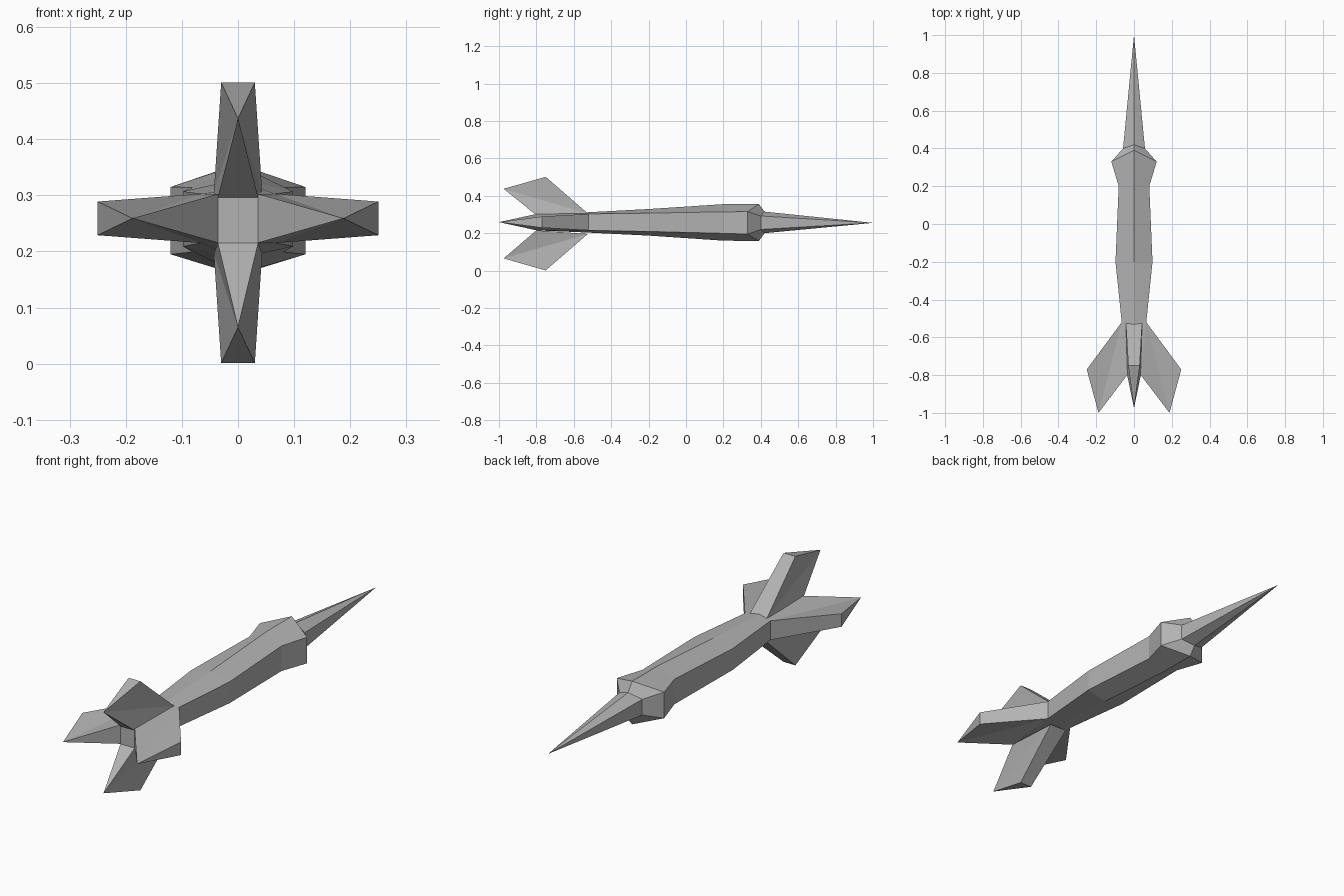
import bpy
import bmesh

cube = bpy.data.objects.get("Cube")
if cube:
    bpy.data.objects.remove(cube, do_unlink=True)

grey = bpy.data.materials.new("matte grey")
grey.use_nodes = True
GREY = (0.45, 0.45, 0.45, 1)
grey.diffuse_color = GREY
grey.node_tree.nodes["Principled BSDF"].inputs["Base Color"].default_value = GREY
MID = 0.257  # height of the long axis


def finish(name, bm):
    bmesh.ops.recalc_face_normals(bm, faces=bm.faces)
    mesh = bpy.data.meshes.new(name)
    bm.to_mesh(mesh)
    bm.free()
    mesh.materials.append(grey)
    obj = bpy.data.objects.new(name, mesh)
    bpy.context.collection.objects.link(obj)
    return obj


def hexagon(bm, y, ridge_y, half, low, high, bottom, top):
    """Six-sided ring with upright flanks and a ridge above and below."""
    points = [(half, y, low), (half, y, high), (0, ridge_y, top),
              (-half, y, high), (-half, y, low), (0, ridge_y, bottom)]
    return [bm.verts.new(p) for p in points]


def bridge(bm, a, b):
    for i in range(len(a)):
        j = (i + 1) % len(a)
        bm.faces.new((a[i], a[j], b[j], b[i]))


# Fuselage: flank y, ridge y, half width, flank low/high, ridge bottom/top
SECTIONS = [
    (-0.80, -0.80, 0.036, 0.215, 0.302, 0.215, 0.302),
    (-0.52, -0.52, 0.065, 0.215, 0.303, 0.203, 0.312),
    (-0.20, -0.20, 0.098, 0.209, 0.307, 0.187, 0.329),
    (0.20, 0.20, 0.081, 0.199, 0.314, 0.160, 0.355),
    (0.33, 0.39, 0.120, 0.195, 0.315, 0.158, 0.356),
    (0.40, 0.42, 0.058, 0.220, 0.292, 0.200, 0.315),
]
bm = bmesh.new()
rings = [hexagon(bm, *s) for s in SECTIONS]
for a, b in zip(rings, rings[1:]):
    bridge(bm, a, b)
bm.faces.new(rings[0])
bm.faces.new(rings[-1])
finish("fuselage", bm)

# Needle nose
bm = bmesh.new()
base = hexagon(bm, *SECTIONS[-1])
tip = bm.verts.new((0, 1, 0.255))
for i in range(6):
    bm.faces.new((base[i], base[(i + 1) % 6], tip))
bm.faces.new(base)
finish("nose", bm)


def fin(name, place, root_front, root_back, tip_front, tip_back):
    """Blunt-fronted fin; each corner is (reach, y, half thickness)."""
    bm = bmesh.new()
    pairs = []
    for reach, y, thick in (root_front, tip_front, root_back):
        pairs.append([bm.verts.new(place(reach, y, t)) for t in (-thick, thick)])
    reach, y, _ = tip_back
    point = bm.verts.new(place(reach, y, 0))
    (a, b), (c, d), (e, f) = pairs
    for face in ((a, b, d, c), (c, d, point), (e, f, point),
                 (a, c, point), (a, point, e), (b, d, point), (b, point, f), (a, b, f, e)):
        bm.faces.new(face)
    finish(name, bm)


# Two side fins and two upright fins
for side, name in ((1, "left"), (-1, "right")):
    fin(name + "_fin", lambda r, y, t: (side * r, y, MID + 0.002 + t),
        (0.065, -0.52, 0.044), (0.036, -0.80, 0.0435),
        (0.25, -0.77, 0.03), (0.188, -1, 0))
for side, name in ((1, "upper"), (-1, "lower")):
    fin(name + "_fin", lambda r, y, t: (t, y, 0.251 + side * r),
        (0.055, -0.525, 0.043), (0.045 if side > 0 else 0.036, -0.80, 0.036),
        (0.25, -0.75, 0.03), (0.186, -0.975, 0))
